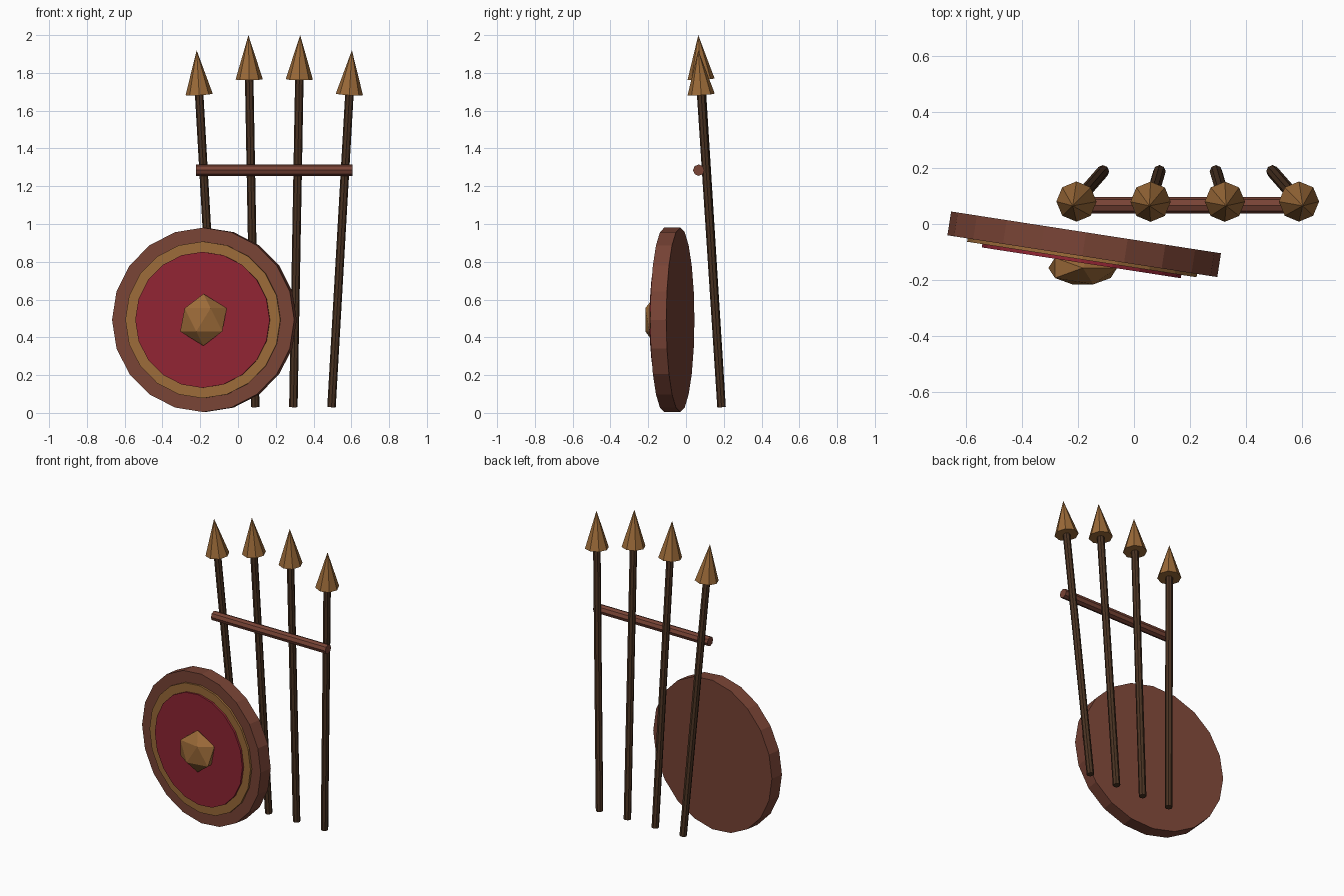
import bpy
from math import radians
from mathutils import Vector, Matrix

cube = bpy.data.objects.get("Cube")
if cube:
    bpy.data.objects.remove(cube)


def material(name, rgb):
    m = bpy.data.materials.new(name)
    m.use_nodes = True
    m.diffuse_color = (*rgb, 1)
    m.node_tree.nodes["Principled BSDF"].inputs["Base Color"].default_value = (*rgb, 1)
    return m


BRONZE = material("bronze", (0.33, 0.145, 0.04))
RED = material("red_paint", (0.28, 0.018, 0.033))
WOOD = material("reddish_wood", (0.19, 0.057, 0.036))
DARK = material("dark_wood", (0.07, 0.033, 0.016))


def finish(name, mat):
    ob = bpy.context.object
    ob.name = name
    ob.data.materials.append(mat)
    return ob


def rod(name, start, end, r1, r2, sides, mat):
    """Tapered or straight prism running from start to end."""
    start, end = Vector(start), Vector(end)
    axis = end - start
    bpy.ops.mesh.primitive_cone_add(vertices=sides, radius1=r1, radius2=r2, depth=axis.length)
    ob = finish(name, mat)
    tilt = Vector((0, 0, 1)).rotation_difference(axis)
    ob.matrix_world = Matrix.Translation((start + end) / 2) @ tilt.to_matrix().to_4x4()
    return ob


# Shield: stacked discs turned slightly about the vertical axis
centre = Vector((-0.178, -0.0725, 0.4925))
turn = Matrix.Rotation(radians(-8.8), 4, "Z")
face_on = Matrix.Rotation(radians(90), 4, "X")
for name, radius, back, front, mat in (
    ("shield_body", 0.488, -0.043, 0.043, WOOD),
    ("shield_ring", 0.415, 0.03, 0.055, BRONZE),
    ("shield_field", 0.36, 0.03, 0.067, RED),
):
    bpy.ops.mesh.primitive_cylinder_add(vertices=20, radius=radius, depth=front - back)
    disc = finish(name, mat)
    offset = Matrix.Translation((0, -(front + back) / 2, 0))
    disc.matrix_world = Matrix.Translation(centre) @ turn @ offset @ face_on

# Faceted boss
bpy.ops.mesh.primitive_ico_sphere_add(subdivisions=1, radius=0.1375,
                                      location=(-0.183, -0.157, 0.4925))
finish("shield_boss", BRONZE).scale.y = 0.5

# Four spears fanned outwards and leaning on the rail
for i in range(4):
    k = i - 1.5
    base = Vector((0.192 + k * 0.202, 0.188, 0.031))
    tip = Vector((0.192 + k * 0.274, 0.065, 1.92 if i in (0, 3) else 2.0))
    neck = tip + (base - tip).normalized() * 0.235
    rod(f"spear_shaft_{i + 1}", base, neck, 0.0225, 0.0225, 8, DARK)
    rod(f"spear_head_{i + 1}", neck, tip, 0.072, 0, 8, BRONZE)

# Cross rail
rod("cross_rail", (-0.222, 0.067, 1.285), (0.606, 0.067, 1.285), 0.03, 0.03, 8, WOOD)
